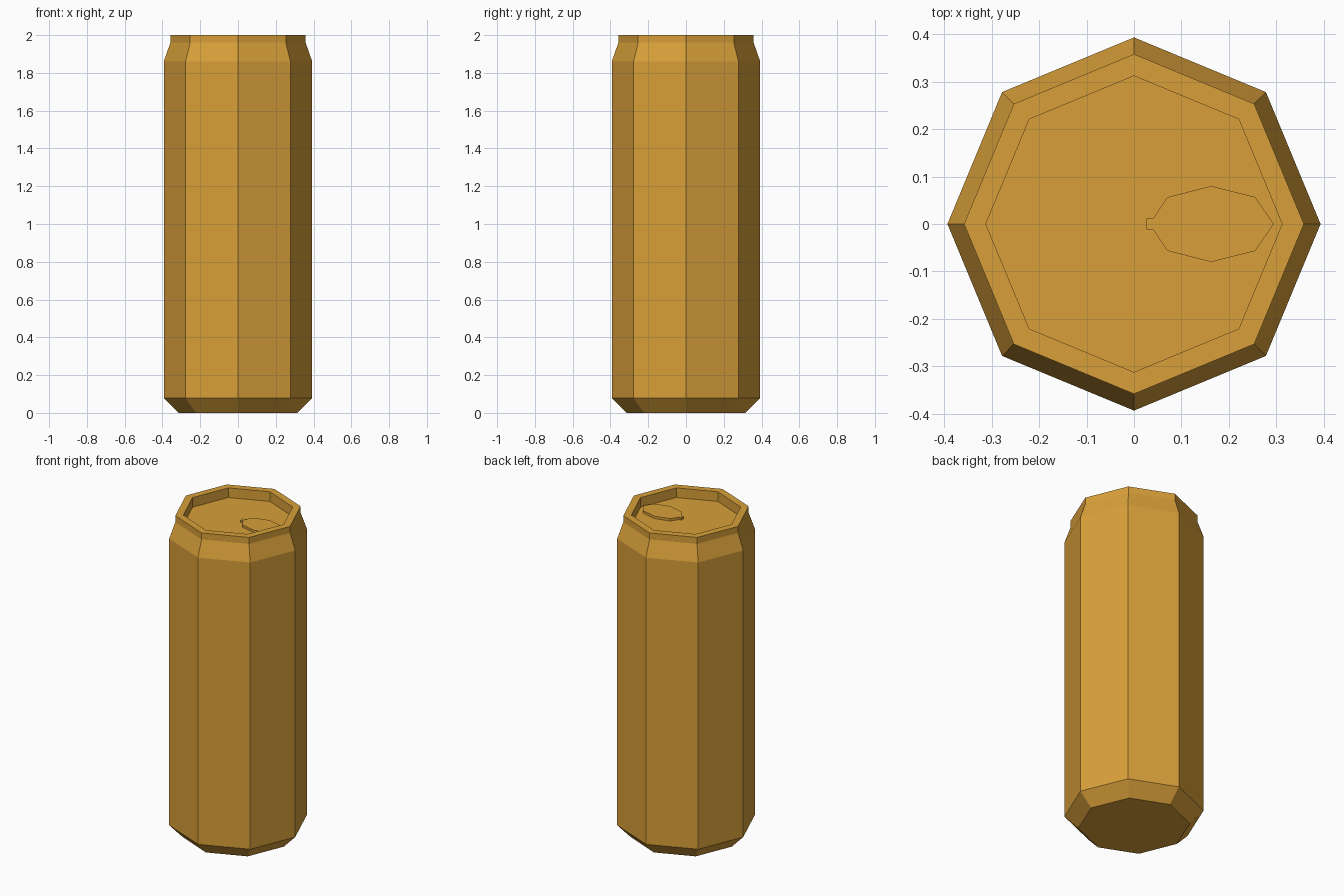
import bpy
import bmesh
from math import cos, sin, pi

SIDES = 8

cube = bpy.data.objects.get("Cube")
if cube:
    bpy.data.objects.remove(cube, do_unlink=True)

gold = bpy.data.materials.new("golden_metal")
gold.use_nodes = True
colour = (0.69, 0.35, 0.041, 1)
gold.diffuse_color = colour
gold.node_tree.nodes["Principled BSDF"].inputs["Base Color"].default_value = colour


def add_object(name, bm):
    bmesh.ops.recalc_face_normals(bm, faces=bm.faces)
    mesh = bpy.data.meshes.new(name)
    bm.to_mesh(mesh)
    bm.free()
    mesh.materials.append(gold)
    obj = bpy.data.objects.new(name, mesh)
    bpy.context.collection.objects.link(obj)
    return obj


def ring(bm, rx, ry, z, x=0):
    """Eight-sided ring of vertices with corners on the axes."""
    return [bm.verts.new((x + rx * cos(2 * pi * i / SIDES),
                          ry * sin(2 * pi * i / SIDES), z)) for i in range(SIDES)]


def loft(name, rings):
    """Closed solid through a stack of (rx, ry, z, x) rings."""
    bm = bmesh.new()
    loops = [ring(bm, *r) for r in rings]
    for a, b in zip(loops, loops[1:]):
        for i in range(SIDES):
            j = (i + 1) % SIDES
            bm.faces.new((a[i], a[j], b[j], b[i]))
    bm.faces.new(loops[0][::-1])
    bm.faces.new(loops[-1])
    return add_object(name, bm)


# Can body: chamfered base, straight wall, tapered neck, rim and sunken lid
profile = [(0.315, 0), (0.393, 0.08), (0.393, 1.86), (0.358, 1.96),
           (0.358, 2.0), (0.312, 2.0), (0.312, 1.94)]
loft("can_body", [(r, r, z, 0) for r, z in profile])

# Raised pull tab on the lid
loft("pull_tab", [(0.131, 0.08, z, 0.163) for z in (1.938, 1.955)])

# Small rivet block at the tab's inner end
bm = bmesh.new()
bmesh.ops.create_cube(bm, size=1)
bmesh.ops.scale(bm, vec=(0.022, 0.024, 0.019), verts=bm.verts)
bmesh.ops.translate(bm, vec=(0.037, 0, 1.9465), verts=bm.verts)
add_object("tab_rivet", bm)
